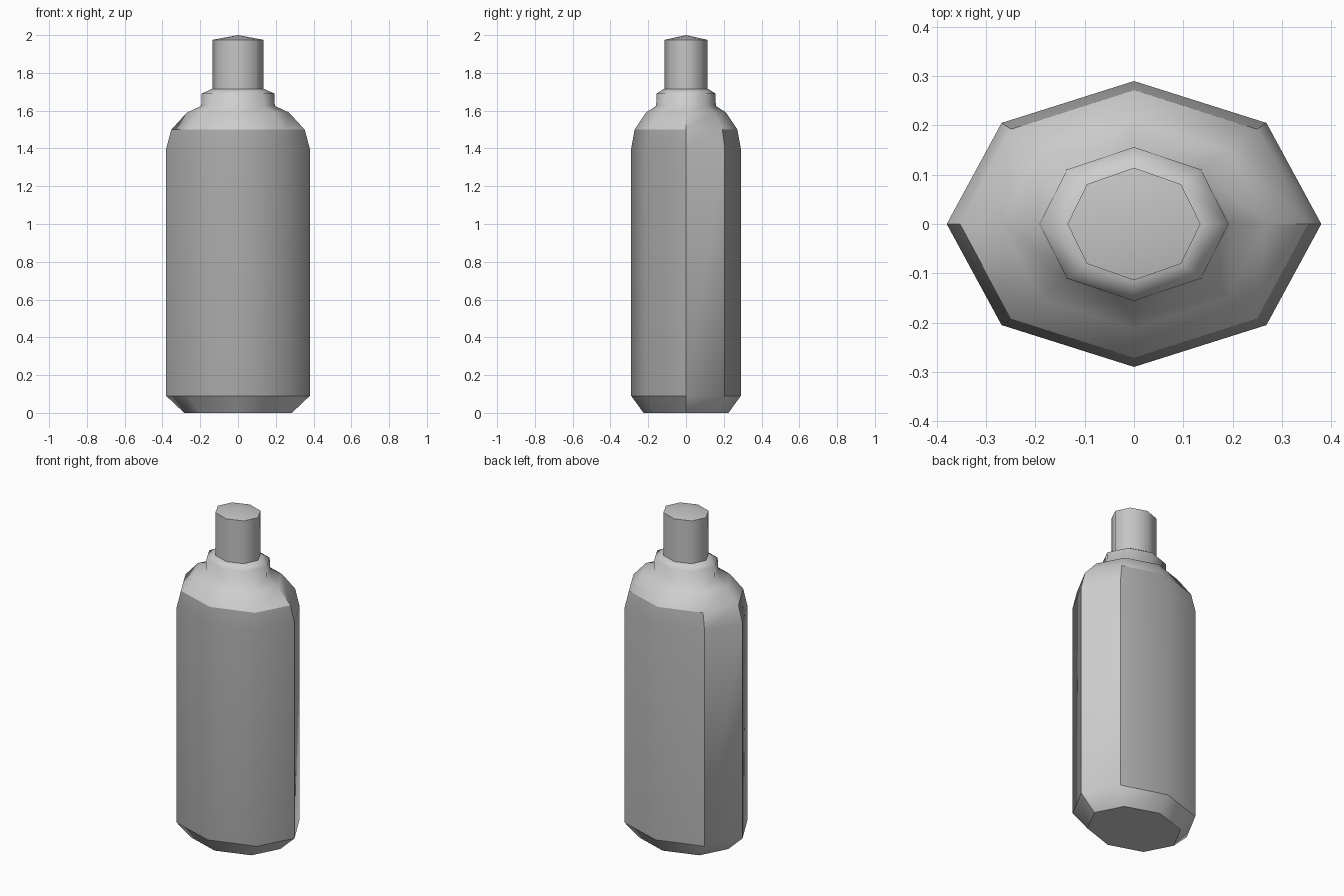
import bpy, bmesh
from math import cos, sin, tau

cube = bpy.data.objects.get("Cube")
if cube:
    bpy.data.objects.remove(cube, do_unlink=True)

SIDES = 8
LABEL_BOTTOM, LABEL_TOP = 0.09, 1.5


def make_material(name, value):
    mat = bpy.data.materials.new(name)
    mat.use_nodes = True
    colour = (value, value, value, 1)
    mat.diffuse_color = colour
    mat.node_tree.nodes["Principled BSDF"].inputs["Base Color"].default_value = colour
    return mat


shell = make_material("light grey plastic", 0.62)
front_grey = make_material("front label grey", 0.40)
back_grey = make_material("back label grey", 0.46)
cap_grey = make_material("cap grey", 0.56)


def loft(name, rings, materials, pick, sharp, apex=None):
    """Join eight-sided oval rings (x radius, y radius, z) into a smooth shell."""
    bm = bmesh.new()
    loops = [[bm.verts.new((rx * cos(tau * i / SIDES), ry * sin(tau * i / SIDES), z))
              for i in range(SIDES)] for rx, ry, z in rings]
    for low, high in zip(loops, loops[1:]):
        for i in range(SIDES):
            j = (i + 1) % SIDES
            bm.faces.new((low[i], low[j], high[j], high[i]))
    bm.faces.new(loops[0][::-1])
    top = loops[-1]
    if apex:
        tip = bm.verts.new((0, 0, apex))
        for i in range(SIDES):
            bm.faces.new((top[i], top[(i + 1) % SIDES], tip))
    else:
        bm.faces.new(top)
    for face in bm.faces:
        face.smooth = True
        face.material_index = pick(face.calc_center_median())
    for edge in bm.edges:
        colours = {f.material_index for f in edge.link_faces}
        if len(colours) > 1 or sharp(*(v.co for v in edge.verts)):
            edge.smooth = False
    mesh = bpy.data.meshes.new(name)
    bm.to_mesh(mesh)
    bm.free()
    for mat in materials:
        mesh.materials.append(mat)
    obj = bpy.data.objects.new(name, mesh)
    bpy.context.collection.objects.link(obj)
    return obj


# Bottle: wide front label round the front half, narrower one on the back
def label_rule(centre):
    if not LABEL_BOTTOM < centre.z < LABEL_TOP:
        return 0
    if centre.y < 0:
        return 1
    return 2 if abs(centre.x) < 0.2 else 0


def bottle_sharp(a, b):
    base_rim = max(a.z, b.z) < 0.01
    side_seam = min(a.x, b.x) > 0.1 and max(abs(a.y), abs(b.y)) < 0.001 and a.z < 1.62
    return base_rim or side_seam


bottle_rings = [
    (0.285, 0.225, 0),
    (0.38, 0.29, LABEL_BOTTOM),
    (0.38, 0.29, 1.4),
    (0.353, 0.272, LABEL_TOP),
    (0.27, 0.212, 1.59),
    (0.195, 0.158, 1.625),
    (0.192, 0.156, 1.69),
    (0.14, 0.118, 1.715),
]
loft("bottle", bottle_rings, [shell, front_grey, back_grey], label_rule, bottle_sharp)

# Cap: straight sides with a shallow pointed top
cap_rings = [(0.135, 0.114, 1.705), (0.135, 0.114, 1.975)]
loft("cap", cap_rings, [cap_grey], lambda centre: 0,
     lambda a, b: abs(a.z - b.z) < 0.001, apex=2.0)
